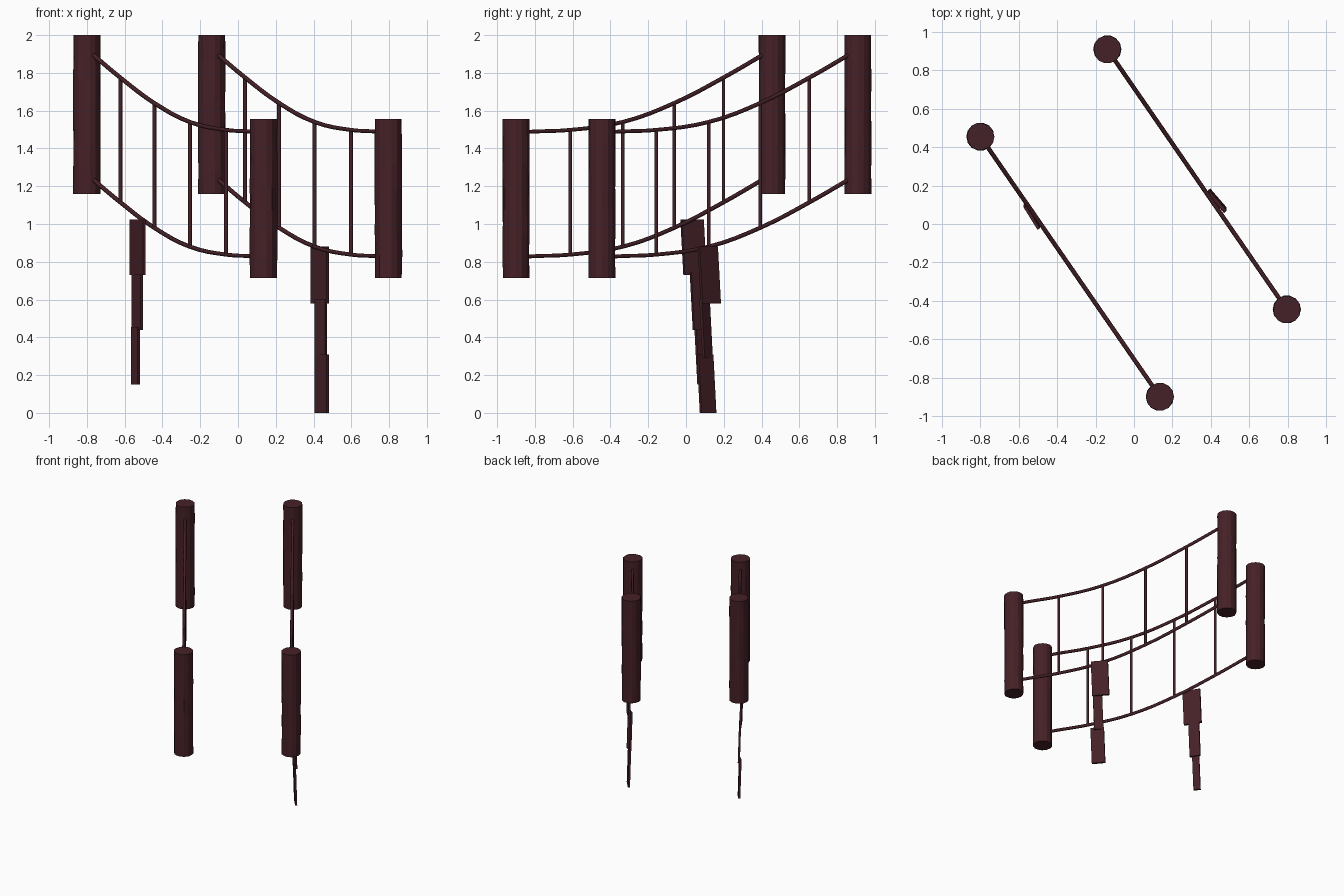
import bpy, bmesh, math, random
from mathutils import Vector

if "Cube" in bpy.data.objects:
    bpy.data.objects.remove(bpy.data.objects["Cube"])

random.seed(4)
mat = bpy.data.materials.new("dark_wood")
mat.diffuse_color = (0.06, 0.015, 0.02, 1)
mat.use_nodes = True
mat.node_tree.nodes["Principled BSDF"].inputs["Base Color"].default_value = mat.diffuse_color


def add_mesh(name, bm):
    bmesh.ops.recalc_face_normals(bm, faces=bm.faces)
    me = bpy.data.meshes.new(name)
    bm.to_mesh(me)
    bm.free()
    me.materials.append(mat)
    ob = bpy.data.objects.new(name, me)
    bpy.context.collection.objects.link(ob)
    return ob


def post(name, x, y, z0, z1, sides=14, rings=8):
    # slightly rough-hewn round post
    bm = bmesh.new()
    loops = []
    for i in range(rings):
        z = z0 + (z1 - z0) * i / (rings - 1)
        loop = []
        for k in range(sides):
            a = 2 * math.pi * k / sides
            r = 0.072 + random.uniform(-0.002, 0.002)
            loop.append(bm.verts.new((x + r * math.cos(a), y + r * math.sin(a), z)))
        loops.append(loop)
    for lo, hi in zip(loops, loops[1:]):
        for k in range(sides):
            j = (k + 1) % sides
            bm.faces.new((lo[k], lo[j], hi[j], hi[k]))
    bm.faces.new(loops[0])
    bm.faces.new(loops[-1])
    add_mesh(name, bm)


def rope(name, pts, radius):
    cu = bpy.data.curves.new(name, 'CURVE')
    cu.dimensions = '3D'
    cu.bevel_depth = radius
    cu.bevel_resolution = 1
    cu.resolution_u = 4
    cu.use_fill_caps = True
    sp = cu.splines.new('BEZIER')
    sp.bezier_points.add(len(pts) - 1)
    for bp, p in zip(sp.bezier_points, pts):
        bp.co = p
        bp.handle_left_type = bp.handle_right_type = 'AUTO'
    cu.materials.append(mat)
    ob = bpy.data.objects.new(name, cu)
    bpy.context.collection.objects.link(ob)


def board(name, a, b, z0, z1, lean=0.008, thick=0.016):
    # thin board spanning plan points a-b, leaning a little toward its foot
    a, b = Vector((*a, 0)), Vector((*b, 0))
    d = (b - a).normalized()
    n = Vector((-d.y, d.x, 0)) * thick / 2
    bm = bmesh.new()
    rows = []
    for z, s in ((z0, -lean), (z1, lean)):
        off = Vector((0, -s, z))
        rows.append([bm.verts.new(p + off) for p in (a + n, b + n, b - n, a - n)])
    lo, hi = rows
    for k in range(4):
        j = (k + 1) % 4
        bm.faces.new((lo[k], lo[j], hi[j], hi[k]))
    bm.faces.new(lo)
    bm.faces.new(hi)
    add_mesh(name, bm)


# sagging hand rope: distance along x from the high post, height
sag = [(0, 1.925), (0.04, 1.89), (0.177, 1.775), (0.357, 1.64),
       (0.545, 1.54), (0.737, 1.498), (0.86, 1.49), (0.935, 1.485)]
slope = -1.355 / 0.935

for side, (x, y) in (("left", (-0.8, 0.455)), ("right", (-0.139, 0.91))):
    post(side + "_high_post", x, y, 1.16, 2.0)
    post(side + "_low_post", x + 0.935, y - 1.355, 0.715, 1.555)
    line = [Vector((x + d, y + d * slope, z)) for d, z in sag]
    drop = Vector((0, 0, -0.66))
    rope(side + "_hand_rope", line, 0.0115)
    rope(side + "_foot_rope", [p + drop for p in line], 0.0115)
    for i, p in enumerate(line[2:6]):
        rope(f"{side}_tie_{i + 1}", [p, p + drop], 0.0105)

# broken deck boards dangling from the foot ropes
board("left_board_upper", (-0.568, 0.098), (-0.496, -0.018), 0.73, 1.025)
board("left_board_middle", (-0.556, 0.1), (-0.510, 0.032), 0.44, 0.745)
board("left_board_lower", (-0.559, 0.098), (-0.525, 0.057), 0.15, 0.455)
board("right_board_upper", (0.391, 0.172), (0.475, 0.075), 0.58, 0.88)
board("right_board_middle", (0.411, 0.128), (0.466, 0.085), 0.29, 0.6)
board("right_board_lower", (0.41, 0.148), (0.475, 0.07), 0.0, 0.31)
